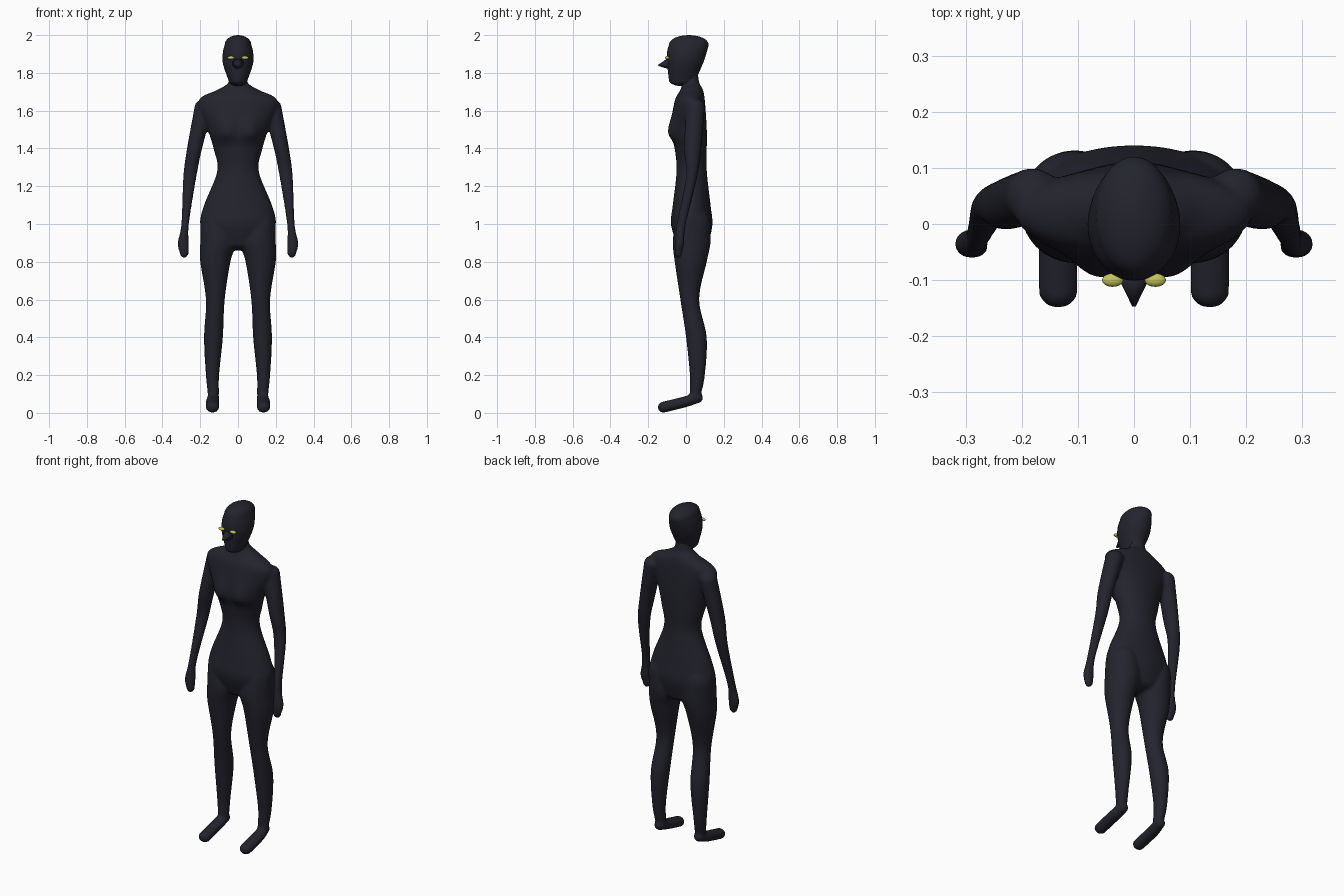
import bpy, bmesh, math
from mathutils import Vector, Matrix

cube = bpy.data.objects.get("Cube")
if cube:
    bpy.data.objects.remove(cube)


def material(name, colour):
    mat = bpy.data.materials.new(name)
    mat.use_nodes = True
    mat.diffuse_color = (*colour, 1)
    shader = mat.node_tree.nodes["Principled BSDF"]
    shader.inputs["Base Color"].default_value = (*colour, 1)
    return mat


DARK = material("dark navy", (0.017, 0.017, 0.027))
YELLOW = material("yellow green", (0.55, 0.55, 0.1))


def catmull(a, b, c, d, t):
    """Spline value between b and c."""
    return 0.5 * (2 * b + (c - a) * t + (2 * a - 5 * b + 4 * c - d) * t * t
                  + (3 * b - a - 3 * c + d) * t ** 3)


def refine(rows, steps=6):
    """Smooth the list of cross-sections with a spline."""
    result = []
    last = len(rows) - 1
    for i in range(last):
        picks = [rows[max(i - 1, 0)], rows[i], rows[i + 1], rows[min(i + 2, last)]]
        for s in range(steps):
            result.append([catmull(*values, s / steps) for values in zip(*picks)])
    return result + [rows[last]]


def dome(row, length, steps=6):
    """Shrinking sections that round off the end of a tube."""
    position, *edges = row
    left, right, low, high = edges
    x, v = (left + right) / 2, (low + high) / 2
    result = []
    for s in range(1, steps + 1):
        angle = math.pi / 2 * s / (steps + 0.2)
        shrunk = [c + (e - c) * math.cos(angle) for c, e in zip((x, x, v, v), edges)]
        result.append([position + length * math.sin(angle), *shrunk])
    return result


def loft(bm, rows, start, end, side=1, lengthwise=False, count=40):
    """Closed round-ended tube through elliptical sections. Each row gives the
    position along the tube, then the section's two x and two cross limits."""
    sections = dome(rows[0], -start)[::-1] + refine(rows) + dome(rows[-1], end)
    rings = []
    for position, left, right, low, high in sections:
        ring = []
        for k in range(count):
            a = math.tau * k / count
            x = side * ((left + right) / 2 + (right - left) / 2 * math.cos(a))
            v = (low + high) / 2 + (high - low) / 2 * math.sin(a)
            ring.append(bm.verts.new((x, position, v) if lengthwise
                                     else (x, v, position)))
        rings.append(ring)
    faces = [bm.faces.new(rings[0]), bm.faces.new(rings[-1])]
    for below, above in zip(rings, rings[1:]):
        for k in range(count):
            n = (k + 1) % count
            faces.append(bm.faces.new((below[k], below[n], above[n], above[k])))
    bmesh.ops.recalc_face_normals(bm, faces=faces)


def centred(rows):
    """Turn half widths into a left and a right limit."""
    return [(z, -half, half, front, back) for z, half, front, back in rows]


def finish(name, bm, mat):
    mesh = bpy.data.meshes.new(name)
    bm.to_mesh(mesh)
    bm.free()
    mesh.materials.append(mat)
    mesh.shade_smooth()
    obj = bpy.data.objects.new(name, mesh)
    bpy.context.collection.objects.link(obj)
    return obj


torso = centred([
    (0.9, 0.16, -0.05, 0.12), (1, 0.2, -0.08, 0.14), (1.1, 0.18, -0.07, 0.13),
    (1.28, 0.11, -0.05, 0.11), (1.4, 0.13, -0.06, 0.11), (1.5, 0.16, -0.08, 0.11),
    (1.65, 0.21, -0.06, 0.1), (1.71, 0.11, -0.03, 0.09), (1.75, 0.05, -0.02, 0.07),
    (1.83, 0.04, -0.01, 0.06),
])
leg = [
    (0.1, 0.1, 0.16, 0.02, 0.08), (0.2, 0.1, 0.17, 0.02, 0.1),
    (0.4, 0.08, 0.18, 0, 0.11), (0.6, 0.07, 0.17, -0.03, 0.07),
    (0.8, 0.04, 0.2, -0.06, 0.11), (0.9, 0.01, 0.2, -0.07, 0.13),
    (1, 0.02, 0.2, -0.06, 0.13),
]
foot = [
    (-0.12, 0.1, 0.17, 0, 0.06), (0, 0.1, 0.17, 0.03, 0.09),
    (0.06, 0.1, 0.16, 0.05, 0.11),
]
arm = [
    (0.85, 0.26, 0.31, -0.06, -0.02), (0.9, 0.26, 0.32, -0.06, -0.01),
    (1, 0.26, 0.3, -0.05, 0), (1.25, 0.22, 0.29, 0, 0.06),
    (1.4, 0.19, 0.27, -0.01, 0.08), (1.62, 0.13, 0.23, 0, 0.1),
]
head = centred([
    (1.76, 0.05, -0.09, 0.05), (1.85, 0.08, -0.1, 0.09),
    (1.91, 0.08, -0.1, 0.11), (1.95, 0.07, -0.09, 0.12),
])

# Body: torso with a shaped chest, blended with the limbs
bm = bmesh.new()
loft(bm, torso, 0.04, 0.01, count=64)
for v in bm.verts:
    if v.co.y < 0:
        drop = v.co.z - 1.48
        spread = (abs(v.co.x) - 0.07) / 0.05
        rise = drop / (0.08 if drop > 0 else 0.04)
        v.co.y -= 0.025 * math.exp(-spread ** 2 - rise ** 2)
for side in (1, -1):
    loft(bm, leg, 0.02, 0.1, side)
    loft(bm, foot, 0.03, 0.03, side, lengthwise=True)
    loft(bm, arm, 0.03, 0.04, side)
body = finish("body", bm, DARK)
blend = body.modifiers.new("blend parts", "REMESH")
blend.mode = "VOXEL"
blend.voxel_size = 0.008
blend.use_smooth_shade = True
relax = body.modifiers.new("relax", "SMOOTH")
relax.iterations = 5

# Head
bm = bmesh.new()
loft(bm, head, 0.03, 0.05)
finish("head", bm, DARK)

# Nose: a pointed cone leaning slightly down
bm = bmesh.new()
tip, base = Vector((0, -0.147, 1.84)), Vector((0, -0.08, 1.85))
axis = tip - base
place = (Matrix.Translation((tip + base) / 2)
         @ axis.to_track_quat("Z", "Y").to_matrix().to_4x4())
bmesh.ops.create_cone(bm, cap_ends=True, segments=24, radius1=0.036,
                      radius2=0.003, depth=axis.length, matrix=place)
finish("nose", bm, DARK)

# Eyes: flattened almond beads
for side, label in ((1, "left"), (-1, "right")):
    bm = bmesh.new()
    bmesh.ops.create_uvsphere(bm, u_segments=20, v_segments=12, radius=1)
    bmesh.ops.scale(bm, vec=(0.019, 0.012, 0.009), verts=bm.verts)
    bmesh.ops.translate(bm, vec=(side * 0.038, -0.1, 1.88), verts=bm.verts)
    finish(label + "_eye", bm, YELLOW)
